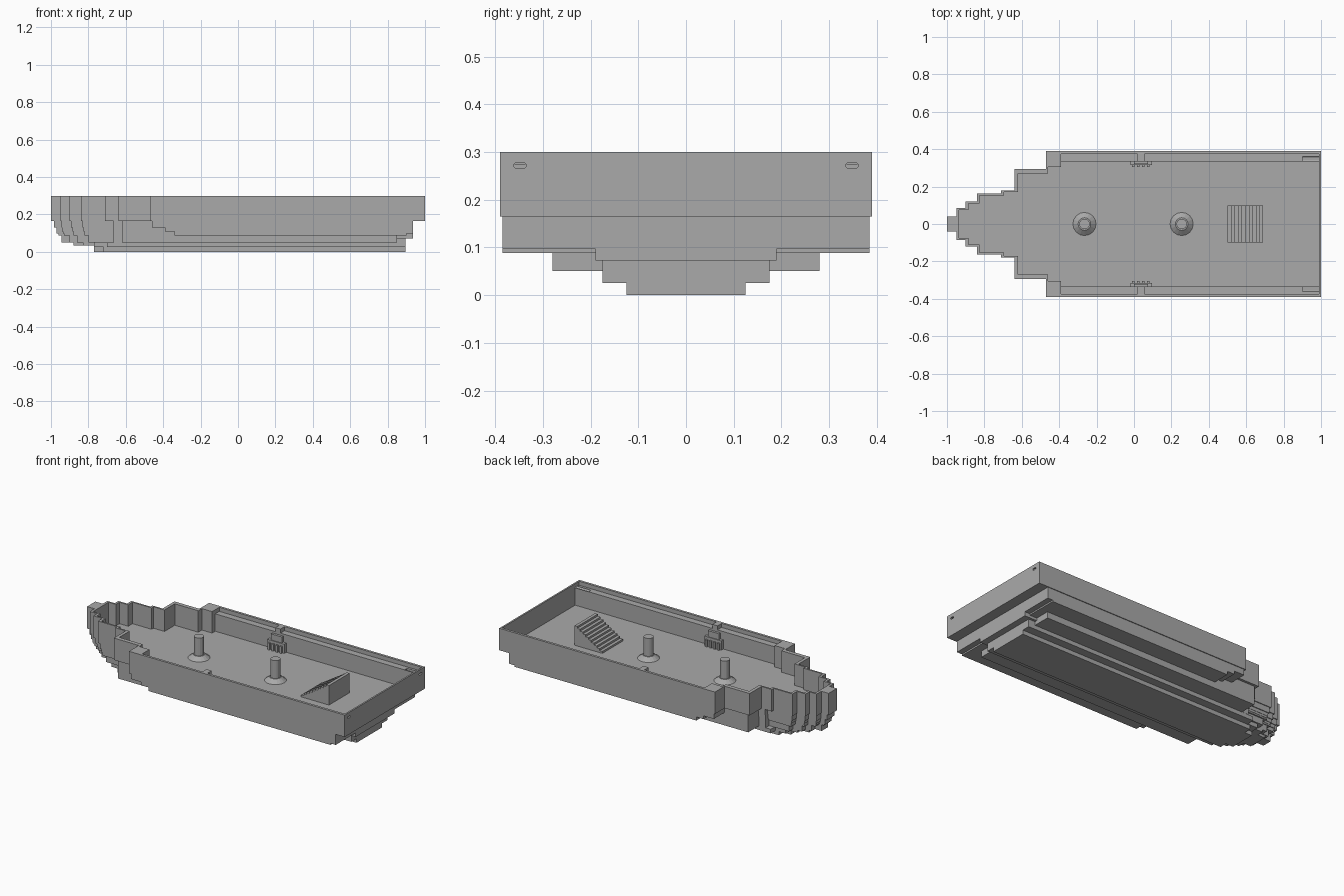
import bpy, bmesh, math
from mathutils import Matrix

cube = bpy.data.objects.get("Cube")
if cube:
    bpy.data.objects.remove(cube)

grey = bpy.data.materials.new("plain grey")
grey.use_nodes = True
grey.diffuse_color = (0.4, 0.4, 0.4, 1)
grey.node_tree.nodes["Principled BSDF"].inputs["Base Color"].default_value = (0.4, 0.4, 0.4, 1)


def finish(name, bm):
    bmesh.ops.recalc_face_normals(bm, faces=bm.faces)
    mesh = bpy.data.meshes.new(name)
    bm.to_mesh(mesh)
    bm.free()
    mesh.materials.append(grey)
    ob = bpy.data.objects.new(name, mesh)
    bpy.context.collection.objects.link(ob)
    return ob


def extrude_profile(name, points, vector):
    bm = bmesh.new()
    face = bm.faces.new([bm.verts.new(p) for p in points])
    top = bmesh.ops.extrude_face_region(bm, geom=[face])["geom"]
    bmesh.ops.translate(bm, verts=[v for v in top if isinstance(v, bmesh.types.BMVert)], vec=vector)
    return finish(name, bm)


def stepped(name, z0, z1, steps, x_end):
    """Slab with a stepped outline: each step is (start x, half width)."""
    side = []
    for i, (x, w) in enumerate(steps):
        nxt = steps[i + 1][0] if i + 1 < len(steps) else x_end
        side += [(x, w, z0), (nxt, w, z0)]
    mirrored = [(x, -y, z) for x, y, z in reversed(side)]
    return extrude_profile(name, side + mirrored, (0, 0, z1 - z0))


def box(name, x0, x1, y0, y1, z0, z1):
    pts = [(x0, y0, z0), (x1, y0, z0), (x1, y1, z0), (x0, y1, z0)]
    return extrude_profile(name, pts, (0, 0, z1 - z0))


def cut(target, cutter):
    mod = target.modifiers.new("cut", "BOOLEAN")
    mod.operation, mod.solver, mod.object = "DIFFERENCE", "EXACT", cutter
    bpy.context.view_layer.objects.active = target
    bpy.ops.object.modifier_apply(modifier=mod.name)
    bpy.data.objects.remove(cutter)


DECK, RIM = 0.168, 0.3

# Upper hull, hollowed down to the deck with a ledge along both sides
upper = stepped("upper_hull", 0.165, RIM,
                [(-1, .04), (-.95, .085), (-.9, .12), (-.84, .162), (-.71, .18),
                 (-.64, .295), (-.47, .39)], 1)
cut(upper, stepped("deck_cutter", DECK, 0.4,
                   [(-.935, .075), (-.885, .11), (-.825, .152), (-.695, .17),
                    (-.62, .27), (-.46, .305), (-.39, .335)], .99))
cut(upper, stepped("ledge_cutter", 0.275, 0.4, [(-.39, .375)], .99))

# Oval rope holes in the stern wall
for s in (-1, 1):
    oval = []
    for i in range(12):
        a = math.tau * i / 12
        shift = .007 if math.cos(a) > 0 else -.007
        oval.append((.9, s * .348 + shift + .006 * math.cos(a), .272 + .006 * math.sin(a)))
    cut(upper, extrude_profile("rope_hole_cutter", oval, (.2, 0, 0)))

# Lower hull, narrowing in tiers toward the keel
stepped("hull_tier_5", .13, .165,
        [(-.985, .037), (-.945, .08), (-.892, .115), (-.832, .157), (-.665, .18),
         (-.62, .28), (-.46, .385)], .935)
stepped("hull_tier_4", .11, .13,
        [(-.97, .035), (-.94, .075), (-.885, .11), (-.825, .152), (-.665, .178),
         (-.62, .28), (-.39, .385)], .935)
stepped("hull_tier_3", .097, .11,
        [(-.97, .033), (-.935, .07), (-.88, .107), (-.82, .15), (-.665, .177),
         (-.62, .28), (-.34, .385)], .935)
stepped("hull_tier_2", .088, .097,
        [(-.96, .03), (-.93, .07), (-.88, .105), (-.82, .148), (-.665, .177),
         (-.62, .28), (-.34, .385)], .9)
stepped("hull_tier_1", .05, .088,
        [(-.945, .03), (-.9, .065), (-.86, .1), (-.8, .14), (-.665, .176), (-.62, .28)], .85)
box("stern_block", .8, .935, -.19, .19, .072, .097)
box("stern_step", .8, .895, -.175, .175, .05, .072)
stepped("bow_foot", .035, .05, [(-.88, .06), (-.83, .1)], -.6)
stepped("lower_keel", .025, .05, [(-.77, .13), (-.7, .175)], .895)
stepped("keel", 0, .025, [(-.77, .08), (-.72, .125)], .895)

# Masts with flared collars
for name, x in (("front_mast", -.265), ("rear_mast", .255)):
    bm = bmesh.new()
    for r1, r2, h in ((.028, .028, RIM - DECK), (.062, .034, .022)):
        bmesh.ops.create_cone(bm, cap_ends=True, segments=16, radius1=r1, radius2=r2, depth=h,
                              matrix=Matrix.Translation((x, 0, DECK + h / 2)))
    finish(name, bm)

# Staircase rising toward the stern
count, x0, x1, rise = 10, .5, .69, .12
profile = [(x0, -.1, DECK)]
for i in range(count):
    z = DECK + rise * (i + 1) / count
    for k in (i, i + 1):
        profile.append((x0 + (x1 - x0) * k / count, -.1, z))
profile.append((x1, -.1, DECK))
extrude_profile("staircase", profile, (0, .2, 0))

# Boarding platforms on both sides: base, ribs, upper step and post
for side, s in (("left", 1), ("right", -1)):
    def part(label, xa, xb, ya, yb, za, zb):
        lo, hi = sorted((s * ya, s * yb))
        box(side + "_" + label, xa, xb, lo, hi, za, zb)
    part("platform_base", -.02, .095, .315, .336, DECK, .225)
    part("platform_step", .0, .075, .32, .345, .225, .262)
    part("platform_post", .02, .055, .335, .376, .262, RIM)
    for i in range(4):
        x = -.012 + i * .027
        part("platform_rib_%d" % (i + 1), x, x + .014, .304, .316, DECK, .21)
